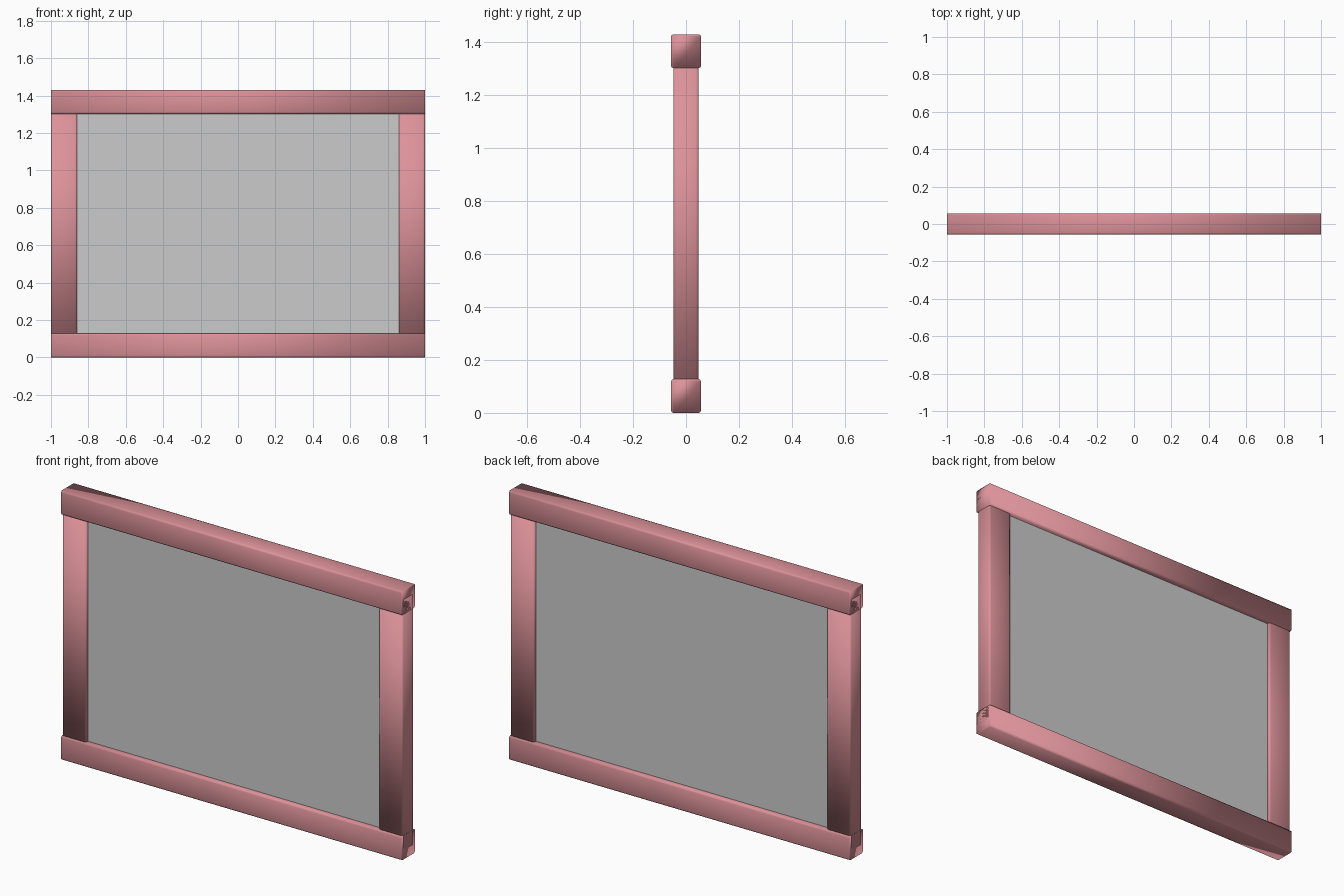
import bpy, bmesh
from mathutils import Vector

if "Cube" in bpy.data.objects:
    bpy.data.objects.remove(bpy.data.objects["Cube"])

pink = bpy.data.materials.new("pink")
pink.diffuse_color = (0.72, 0.29, 0.32, 1)
pink.use_nodes = True
pink.node_tree.nodes["Principled BSDF"].inputs["Base Color"].default_value = pink.diffuse_color


def bar(name, lo, hi, axis=None, bevel=0.0, mat=None):
    """Box between two corners; edges running along `axis` are rounded."""
    lo, hi = Vector(lo), Vector(hi)
    bm = bmesh.new()
    bmesh.ops.create_cube(bm, size=1)
    for v in bm.verts:
        v.co = Vector((lo[i] + hi[i]) / 2 + v.co[i] * (hi[i] - lo[i]) for i in range(3))
    if axis is not None:
        edges = [e for e in bm.edges
                 if abs((e.verts[0].co - e.verts[1].co)[axis]) > 1e-4]
        bmesh.ops.bevel(bm, geom=edges, offset=bevel, segments=2,
                        profile=0.5, affect='EDGES')
        for f in bm.faces:
            f.smooth = True
    me = bpy.data.meshes.new(name)
    bm.to_mesh(me)
    bm.free()
    if mat:
        me.materials.append(mat)
    ob = bpy.data.objects.new(name, me)
    bpy.context.collection.objects.link(ob)
    return ob


H = 1.43        # overall height
RAIL = 0.128    # rail height
STILE = 0.14    # stile width

# Rails: full width, slightly thicker than the stiles
bar("bottom_rail", (-1, -0.057, 0), (1, 0.057, RAIL), 0, 0.01, pink)
bar("top_rail", (-1, -0.057, H - RAIL), (1, 0.057, H), 0, 0.01, pink)

# Stiles: run into the rails
for side, x in (("left", -1), ("right", 1 - STILE)):
    bar(side + "_stile", (x, -0.048, 0.05), (x + STILE, 0.048, H - 0.05), 2, 0.01, pink)

# Grey panel set into the frame
bar("panel", (-0.9, -0.032, 0.08), (0.9, 0.032, H - 0.08))
